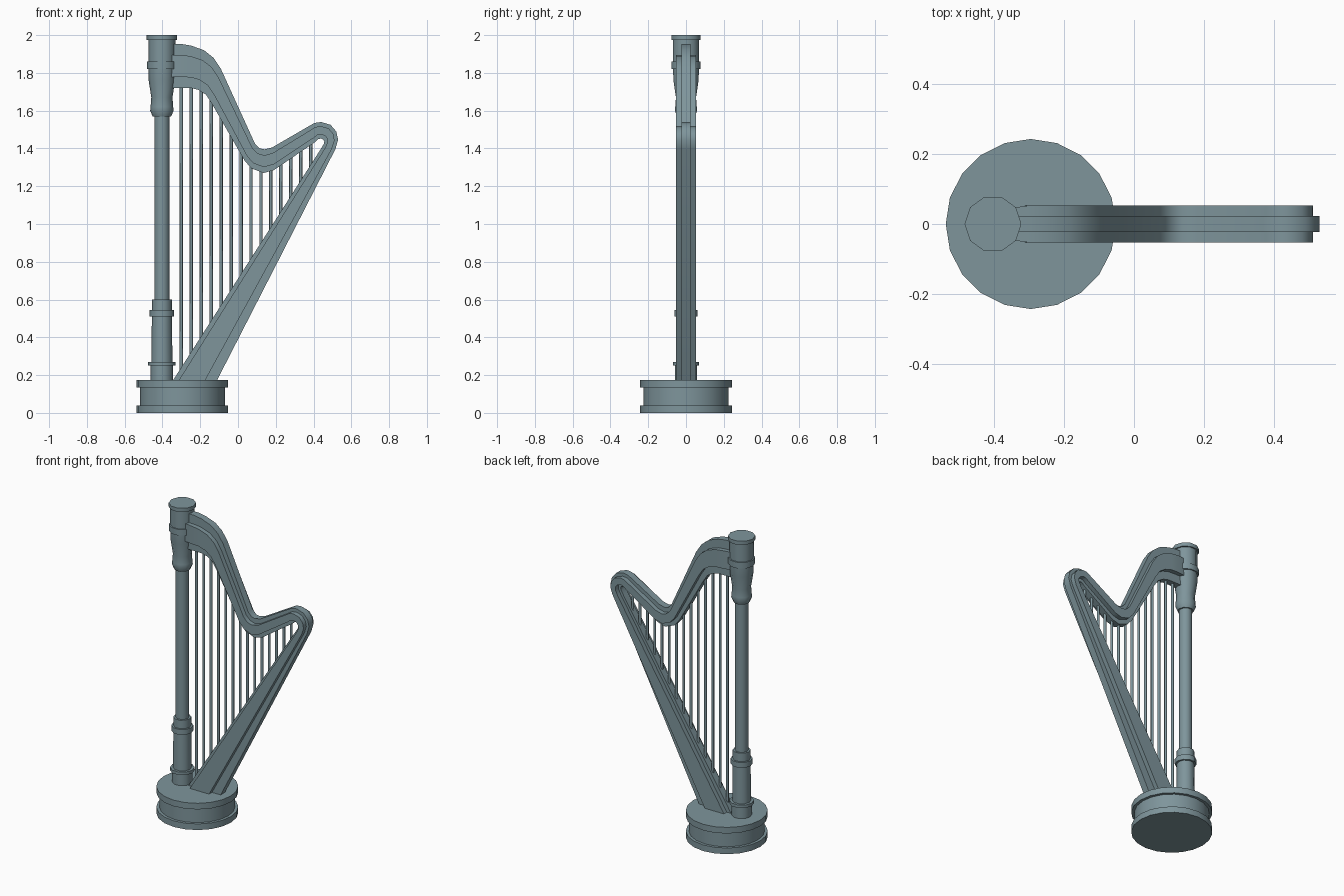
import bpy, bmesh, math
from mathutils import Vector

if "Cube" in bpy.data.objects:
    bpy.data.objects.remove(bpy.data.objects["Cube"], do_unlink=True)

paint = bpy.data.materials.new("slate blue grey")
paint.use_nodes = True
colour = (0.21, 0.3, 0.33, 1)
paint.diffuse_color = colour
paint.node_tree.nodes["Principled BSDF"].inputs["Base Color"].default_value = colour


def finish(name, bm, angle):
    """Turn a bmesh into a painted object with smooth faces and crisp edges."""
    bmesh.ops.recalc_face_normals(bm, faces=bm.faces)
    mesh = bpy.data.meshes.new(name)
    bm.to_mesh(mesh)
    bm.free()
    mesh.materials.append(paint)
    obj = bpy.data.objects.new(name, mesh)
    bpy.context.collection.objects.link(obj)
    bpy.ops.object.select_all(action="DESELECT")
    obj.select_set(True)
    bpy.context.view_layer.objects.active = obj
    bpy.ops.object.shade_smooth_by_angle(angle=math.radians(angle))
    return obj


def loft(name, rings, angle):
    """Skin a row of closed rings and cap both ends."""
    bm = bmesh.new()
    loops = [[bm.verts.new(point) for point in ring] for ring in rings]
    for low, high in zip(loops, loops[1:]):
        for i in range(len(low)):
            j = (i + 1) % len(low)
            bm.faces.new((low[i], low[j], high[j], high[i]))
    bm.faces.new(loops[0])
    bm.faces.new(loops[-1])
    return finish(name, bm, angle)


def turned(name, x, profile, sides, angle):
    """Lathe a profile of (radius, height) about an upright axis."""
    turns = [2 * math.pi * i / sides for i in range(sides)]
    rings = [[(x + r * math.cos(t), r * math.sin(t), z) for t in turns]
             for r, z in profile]
    return loft(name, rings, angle)


# Round stepped base
turned("base", -0.295, [
    (0.243, 0), (0.243, 0.04), (0.225, 0.04),
    (0.225, 0.135), (0.243, 0.135), (0.243, 0.175)], 20, 40)

# Turned column with foot, rings and capital
turned("column", -0.403, [
    (0.06, 0.165), (0.06, 0.25), (0.073, 0.25), (0.073, 0.27), (0.056, 0.27),
    (0.053, 0.51), (0.065, 0.51), (0.065, 0.545), (0.053, 0.545), (0.053, 0.6),
    (0.04, 0.6), (0.04, 1.57), (0.049, 1.57), (0.062, 1.6), (0.06, 1.62),
    (0.056, 1.67), (0.07, 1.76), (0.072, 1.82), (0.08, 1.82), (0.08, 1.86),
    (0.072, 1.86), (0.072, 1.975), (0.081, 1.975), (0.081, 2)], 10, 42)

# Outer and inner edge of the frame: neck, tip, then soundboard
outer = [(-.37, 1.955), (-.3, 1.953), (-.25, 1.945), (-.18, 1.92), (-.13, 1.88),
         (-.09, 1.82), (.09, 1.425), (.115, 1.4), (.14, 1.395), (.18, 1.405),
         (.37, 1.515), (.405, 1.535), (.44, 1.54), (.49, 1.525), (.52, 1.49),
         (.53, 1.447), (.515, 1.395), (-.12, .155)]
inner = [(-.37, 1.72), (-.3, 1.72), (-.25, 1.72), (-.21, 1.71), (-.17, 1.685),
         (-.14, 1.64), (.035, 1.335), (.07, 1.295), (.135, 1.27), (.19, 1.285),
         (.41, 1.435), (.425, 1.45), (.44, 1.452), (.452, 1.447), (.457, 1.437),
         (.455, 1.425), (.44, 1.4), (-.355, .155)]


def frame_part(name, half, half_start, span, span_end):
    """Sweep a box section across part of the band between both edges."""
    rings = []
    last = len(outer) - 1
    for k, (a, b) in enumerate(zip(outer, inner)):
        a, b = Vector(a), Vector(b)
        near, far = [a.lerp(b, f) for f in (span_end if k == last else span)]
        y = half if k else half_start
        rings.append([(near.x, -y, near.y), (near.x, y, near.y),
                      (far.x, y, far.y), (far.x, -y, far.y)])
    return loft(name, rings, 40)


frame_part("frame_rib", 0.023, 0.023, (0, 1), (0, 1))
frame_part("frame_body", 0.053, 0.043, (0.25, 0.75), (0.27, 0.87))


def height_on(path, x):
    """Height of a polyline at x."""
    for (xa, za), (xb, zb) in zip(path, path[1:]):
        if min(xa, xb) <= x <= max(xa, xb):
            return za + (zb - za) * (x - xa) / (xb - xa)


# Upright strings from the soundboard to the neck
count = 14
for i in range(count):
    x = -0.3 + 0.685 * i / (count - 1)
    top = height_on(inner[:13], x) + 0.02
    bottom = height_on(inner[-2:], x) - 0.02
    turned(f"string_{i + 1}", x, [(0.009, bottom), (0.009, top)], 6, 62)
